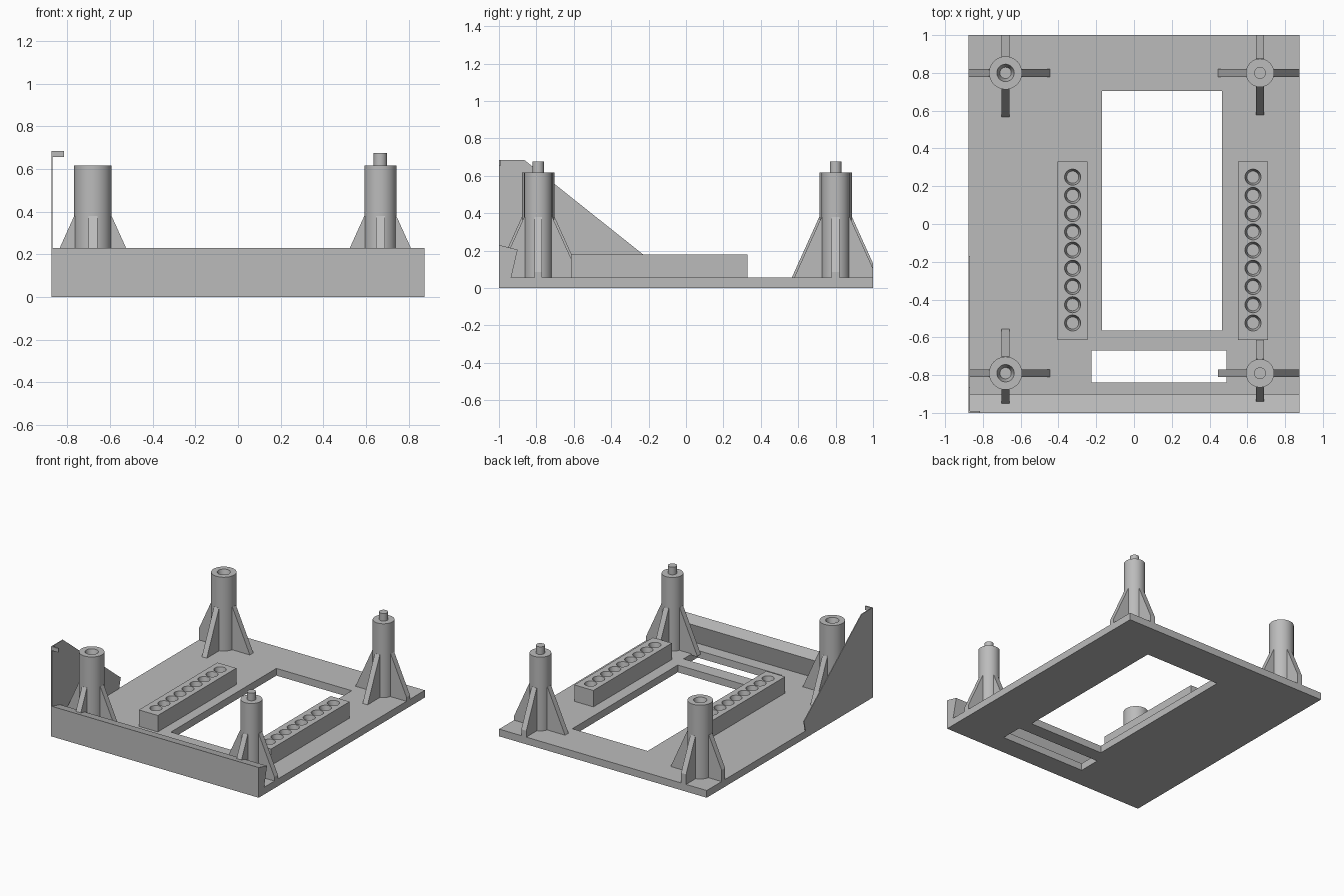
import bpy, bmesh, math
from mathutils import Matrix, Vector

if "Cube" in bpy.data.objects:
    bpy.data.objects.remove(bpy.data.objects["Cube"])

grey = bpy.data.materials.new("light grey plastic")
grey.use_nodes = True
colour = (0.5, 0.5, 0.5, 1)
grey.diffuse_color = colour
grey.node_tree.nodes["Principled BSDF"].inputs["Base Color"].default_value = colour

HALF_X, FLOOR = 0.875, 0.055


def finish(name, bm, smooth=False):
    bmesh.ops.recalc_face_normals(bm, faces=bm.faces)
    mesh = bpy.data.meshes.new(name)
    bm.to_mesh(mesh)
    bm.free()
    mesh.materials.append(grey)
    obj = bpy.data.objects.new(name, mesh)
    bpy.context.collection.objects.link(obj)
    if smooth:
        bpy.ops.object.select_all(action='DESELECT')
        obj.select_set(True)
        bpy.context.view_layer.objects.active = obj
        bpy.ops.object.shade_smooth_by_angle(angle=math.radians(30))
    return obj


def add_box(bm, x0, x1, y0, y1, z0, z1):
    mat = Matrix.Translation(((x0 + x1) / 2, (y0 + y1) / 2, (z0 + z1) / 2))
    mat = mat @ Matrix.Diagonal((x1 - x0, y1 - y0, z1 - z0, 1))
    bmesh.ops.create_cube(bm, size=1, matrix=mat)


def box(name, *limits):
    bm = bmesh.new()
    add_box(bm, *limits)
    return finish(name, bm)


def side_prism(name, profile, x0, x1):
    """Extrude a (y, z) profile along x."""
    bm = bmesh.new()
    face = bm.faces.new([bm.verts.new((x0, y, z)) for y, z in profile])
    geom = bmesh.ops.extrude_face_region(bm, geom=[face])["geom"]
    moved = [v for v in geom if isinstance(v, bmesh.types.BMVert)]
    bmesh.ops.translate(bm, verts=moved, vec=(x1 - x0, 0, 0))
    return finish(name, bm)


def cut(obj, cutter):
    mod = obj.modifiers.new("cut", 'BOOLEAN')
    mod.operation, mod.solver, mod.object = 'DIFFERENCE', 'EXACT', cutter
    bpy.context.view_layer.objects.active = obj
    bpy.ops.object.modifier_apply(modifier=mod.name)
    bpy.data.objects.remove(cutter)


def lathe(name, profile, x, y, steps=48):
    """Spin an (r, z) profile that starts and ends on the axis."""
    bm = bmesh.new()
    verts = [bm.verts.new((r, 0, z)) for r, z in profile]
    edges = [bm.edges.new(pair) for pair in zip(verts, verts[1:])]
    bmesh.ops.spin(bm, geom=verts + edges, cent=(0, 0, 0), axis=(0, 0, 1),
                   angle=math.tau, steps=steps)
    bmesh.ops.remove_doubles(bm, verts=bm.verts, dist=1e-4)
    bmesh.ops.translate(bm, verts=bm.verts, vec=(x, y, 0))
    return finish(name, bm, smooth=True)


def gussets(name, x, y, radius):
    """Four sloped ribs around a post, trimmed to the plate outline."""
    bm = bmesh.new()
    inner, foot, top, half = radius * 0.8, radius + 0.147, 0.38, 0.021
    outline = [(inner, FLOOR - 0.01), (foot, FLOOR - 0.01), (foot, FLOOR),
               (radius, top), (inner, top)]
    for k in range(4):
        turn = Matrix.Translation((x, y, 0)) @ Matrix.Rotation(k * math.pi / 2, 4, 'Z')
        sides = [[bm.verts.new(turn @ Vector((r, s, z))) for r, z in outline]
                 for s in (-half, half)]
        for loop in sides:
            bm.faces.new(loop)
        for i in range(len(outline)):
            j = (i + 1) % len(outline)
            bm.faces.new((sides[0][i], sides[0][j], sides[1][j], sides[1][i]))
    for co, no in (((HALF_X, 0, 0), (1, 0, 0)), ((-HALF_X, 0, 0), (-1, 0, 0)),
                   ((0, 1, 0), (0, 1, 0)), ((0, -0.96, 0), (0, -1, 0))):
        bmesh.ops.bisect_plane(bm, geom=bm.verts[:] + bm.edges[:] + bm.faces[:],
                               plane_co=co, plane_no=no, clear_outer=True)
        bmesh.ops.holes_fill(bm, edges=[e for e in bm.edges if e.is_boundary])
    return finish(name, bm)


# Base plate with two windows
base = box("base_plate", -HALF_X, HALF_X, -1, 1, 0, FLOOR)
cut(base, box("main_window_cutter", -0.17, 0.465, -0.565, 0.705, -0.1, 0.2))
cut(base, box("front_slot_cutter", -0.225, 0.49, -0.84, -0.67, -0.1, 0.2))

# Front wall with sloping top
side_prism("front_wall", [(-1, 0.0), (-1, 0.23), (-0.9, 0.205), (-0.935, FLOOR), (-0.935, 0.0)],
           -HALF_X, HALF_X)

# Thin side fin and its small lip
side_prism("side_fin", [(-1, 0.0), (-1, 0.685), (-0.865, 0.685), (-0.17, 0.132),
                        (-0.19, FLOOR), (-0.19, 0.0)], -HALF_X, -HALF_X + 0.006)
box("fin_lip", -HALF_X, -0.815, -1, -0.99, 0.655, 0.685)

# Hole strips
for side, x in (("right", -0.325), ("left", 0.63)):
    strip = box(side + "_hole_strip", x - 0.08, x + 0.08, -0.615, 0.33, FLOOR - 0.01, 0.18)
    bm = bmesh.new()
    for i in range(9):
        bmesh.ops.create_cone(bm, cap_ends=True, segments=32, radius1=0.032, radius2=0.043,
                              depth=0.06, matrix=Matrix.Translation((x, 0.248 - 0.0965 * i, 0.152)))
    cut(strip, finish("hole_cutter", bm))

# Corner posts: sockets on the right, pegs on the left
for end, y in (("front", -0.79), ("back", 0.80)):
    lathe(end + "_socket_post", [(0, 0.03), (0.0875, 0.03), (0.0875, 0.617), (0.046, 0.617),
                                 (0.03, 0.56), (0, 0.56)], -0.68, y)
    gussets(end + "_socket_gussets", -0.68, y, 0.0875)
    lathe(end + "_peg_post", [(0, 0.03), (0.075, 0.03), (0.075, 0.617), (0.031, 0.617),
                              (0.031, 0.675), (0, 0.675)], 0.667, y)
    gussets(end + "_peg_gussets", 0.667, y, 0.075)
